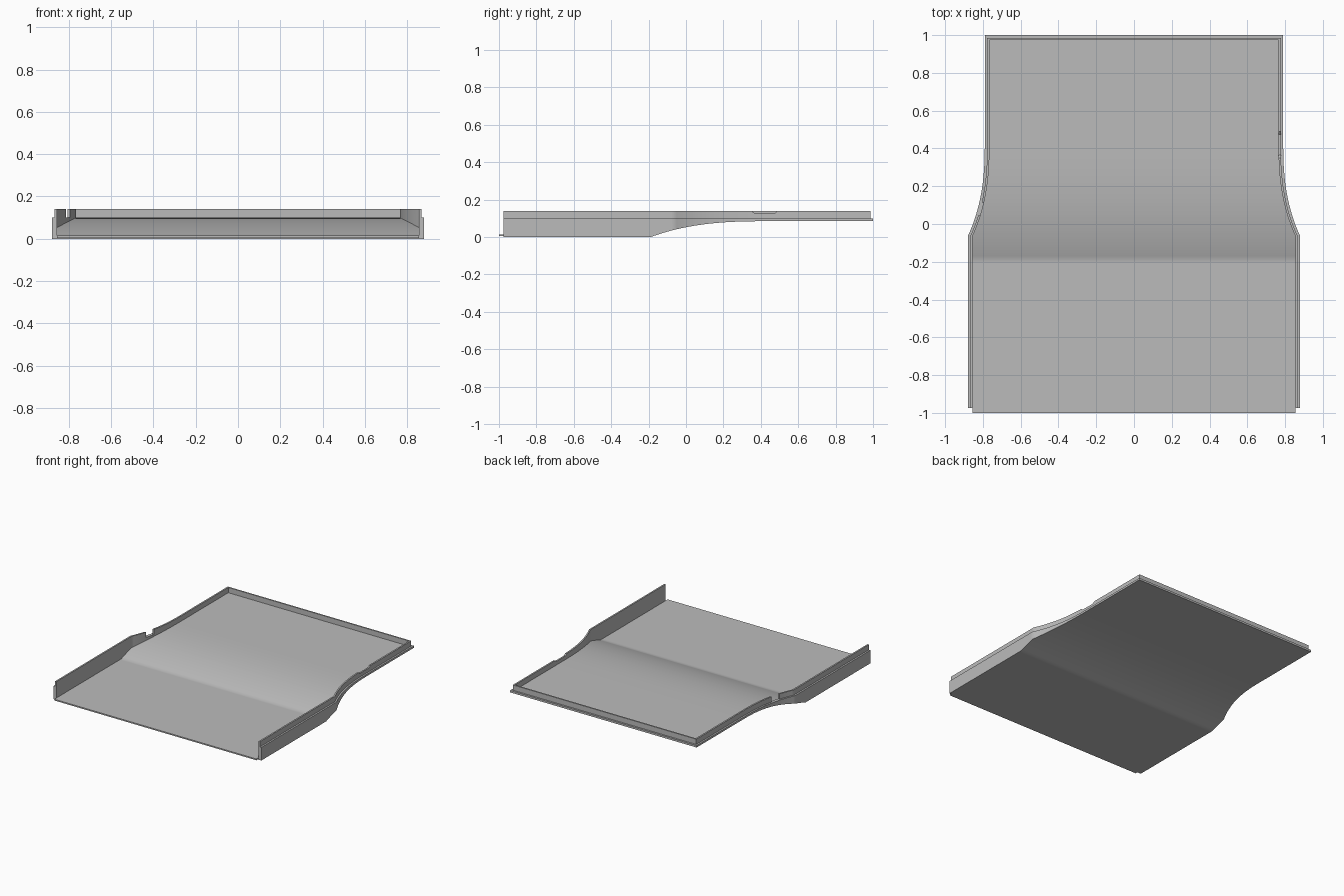
import bpy, bmesh, math

cube = bpy.data.objects.get("Cube")
if cube:
    bpy.data.objects.remove(cube, do_unlink=True)

FLOOR, LEDGE, RIM = 0.015, 0.10, 0.14   # floor thickness, ledge height, rim height
WALL, STEP = 0.025, 0.013               # wall thickness, ledge width
FRONT, NECK, CURVE_END = -0.975, -0.065, 0.45


def ease(y, start, end, power):
    t = min(max((y - start) / (end - start), 0), 1)
    return 1 - (1 - t) ** power


def underside(y):
    return 0.085 * ease(y, -0.19, CURVE_END, 2.75)


def half_width(y):
    return 0.88 - 0.09 * ease(y, NECK, CURVE_END - 0.015, 2.56)


def section(y, left_rim=RIM, right_rim=RIM, floor=None):
    """Cross-section of the tray: floor, stepped side walls and rims."""
    w, b = half_width(y), underside(y)
    f = b + FLOOR if floor is None else floor

    def side(s, rim):
        return [(s * x, y, z) for x, z in (
            (w, b), (w, LEDGE), (w - STEP, LEDGE),
            (w - STEP, rim), (w - WALL, rim), (w - WALL, f))]
    return side(1, left_rim) + side(-1, right_rim)[::-1]


def tongue(y):
    """Thin floor lip that sticks out past the side walls."""
    x = half_width(y) - WALL
    half = [(x, 0.005)] + [(x, FLOOR)] * 5
    return [(a, y, z) for a, z in half] + [(-a, y, z) for a, z in half[::-1]]


# Stations along the tray, with a shallow and a deep gap in the rims
DIP = (0.35, 0.365, 0.475, 0.49)
GAP = (0.045, 0.115)
ys = {FRONT, -0.21, -0.19, -0.17, NECK - 0.02, NECK, NECK + 0.02, 0.975}
ys |= {round(-0.14 + 0.03 * i, 3) for i in range(21)} | set(DIP) | set(GAP)

sections = [tongue(-1), tongue(FRONT)]
for y in sorted(ys):
    left = 0.128 if DIP[1] <= y <= DIP[2] else RIM
    right = LEDGE if GAP[0] <= y <= GAP[1] else RIM
    if y == GAP[0]:
        sections.append(section(y, left, RIM))
    sections.append(section(y, left, right))
    if y == GAP[1]:
        sections.append(section(y, left, RIM))

# Back rim and the ledge behind it
sections += [section(0.975, floor=RIM), section(0.986, floor=RIM),
             section(0.986, LEDGE, LEDGE, LEDGE), section(1, LEDGE, LEDGE, LEDGE)]

# Skin the sections into one closed body
bm = bmesh.new()
rings = [[bm.verts.new(p) for p in s] for s in sections]
count = len(rings[0])
for a, b in zip(rings, rings[1:]):
    for i in range(count):
        j = (i + 1) % count
        bm.faces.new((a[i], a[j], b[j], b[i]))
bm.faces.new(rings[0])
bm.faces.new(rings[-1])
bmesh.ops.remove_doubles(bm, verts=bm.verts, dist=0.0001)
bmesh.ops.dissolve_degenerate(bm, edges=bm.edges, dist=0.0001)
bmesh.ops.recalc_face_normals(bm, faces=bm.faces)
mesh = bpy.data.meshes.new("tray_panel")
bm.to_mesh(mesh)
bm.free()

grey = bpy.data.materials.new("plain grey")
grey.use_nodes = True
colour = (0.5, 0.5, 0.5, 1)
grey.diffuse_color = colour
grey.node_tree.nodes["Principled BSDF"].inputs["Base Color"].default_value = colour
mesh.materials.append(grey)

tray = bpy.data.objects.new("tray_panel", mesh)
bpy.context.collection.objects.link(tray)
bpy.ops.object.select_all(action='DESELECT')
tray.select_set(True)
bpy.context.view_layer.objects.active = tray
bpy.ops.object.shade_smooth_by_angle(angle=math.radians(30))
